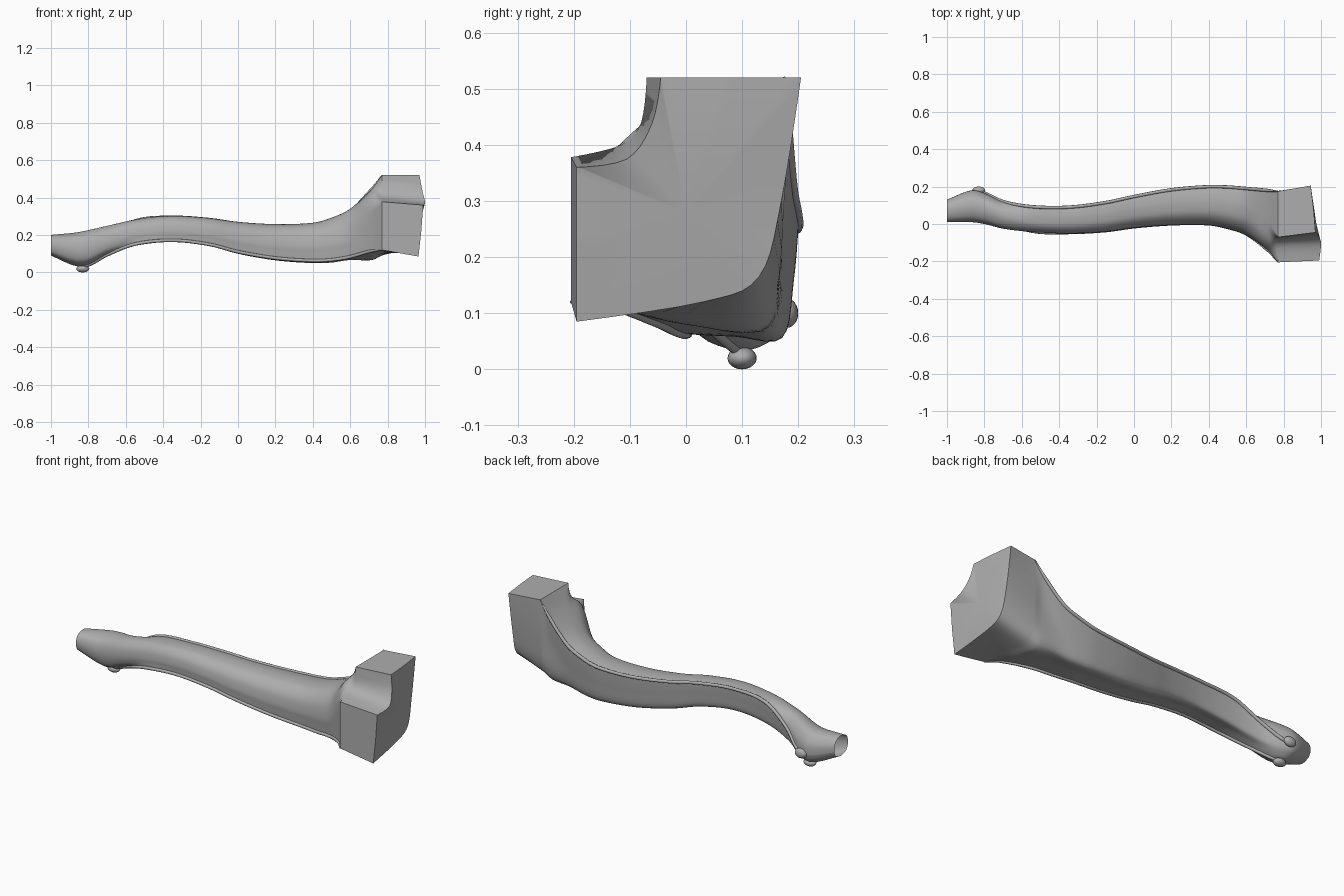
import bpy
import bmesh
import math
from mathutils import Vector

default_cube = bpy.data.objects.get("Cube")
if default_cube:
    bpy.data.objects.remove(default_cube, do_unlink=True)

grey = bpy.data.materials.new("plain_grey")
grey.use_nodes = True
colour = (0.42, 0.42, 0.42, 1)
grey.diffuse_color = colour
grey.node_tree.nodes["Principled BSDF"].inputs["Base Color"].default_value = colour

# Section outlines as fractions of the station box, running round from the
# back bead, over the rounded inside corner, to the front bead and outer ridge
LEG_OUTLINE = [(1, .95), (.8, .99), (.55, 1), (.27, .94), (.07, .74), (0, .45),
               (.01, .25), (.03, .06), (.45, .04), (.86, .03), (.96, .5)]
FOOT_OUTLINE = [(1, .36), (.97, .68), (.76, .95), (.42, 1), (.1, .85), (0, .5),
                (.12, .14), (.5, 0), (.68, .03), (.86, .12), (.95, .22)]
BACK_BEAD, FRONT_BEAD = 0, 7
CORNERS = (BACK_BEAD, FRONT_BEAD)
HEAD_CORNERS = (1, 2, 5, 6)

# Stations along the leg: x, then y range, then z range
STATIONS = [(-1, .01, .13, .09, .2), (-.87, .01, .18, .035, .212),
            (-.8, 0, .165, .04, .225), (-.7, -.025, .12, .09, .25),
            (-.55, -.042, .093, .143, .283), (-.35, -.05, .09, .163, .302),
            (-.15, -.04, .115, .14, .29), (0, -.02, .147, .1, .27),
            (.2, -.005, .183, .065, .258), (.4, -.005, .2, .05, .265),
            (.5, -.025, .198, .053, .292), (.6, -.06, .19, .067, .34)]

# Notched head sections, in y and z
SHOULDER = [(.18, .445), (.1, .447), (.0, .446), (-.07, .43), (-.112, .395),
            (-.14, .33), (-.14, .22), (-.14, .115), (0, .08), (.15, .085), (.17, .3)]
HEAD_START = [(.175, .52), (.05, .52), (-.07, .52), (-.08, .44), (-.115, .4),
              (-.205, .378), (-.205, .25), (-.205, .12), (0, .098), (.145, .11), (.175, .3)]
HEAD_END = [(.205, .52), (.08, .52), (-.045, .52), (-.06, .44), (-.105, .375),
            (-.195, .36), (-.195, .22), (-.195, .085), (.03, .12), (.13, .165), (.17, .3)]
HEAD_END_X = [.945, .96, .97, .985, 1, .99, .98, .965, .955, .95, .945]


def hermite(p, q, tan_p, tan_q, t):
    """Smooth blend from p to q."""
    a, b = t * t * (3 - 2 * t), t * (1 - t)
    return p * (1 - a) + q * a + tan_p * (b * (1 - t)) - tan_q * (b * t)


def station_points(x, y0, y1, z0, z1):
    """Leg outline, changing to the rounder foot outline near the foot."""
    foot = min(1, max(0, (-.55 - x) / .25))
    points = []
    for leg, end in zip(LEG_OUTLINE, FOOT_OUTLINE):
        a, b = Vector(leg).lerp(Vector(end), foot)
        points.append(Vector((x, y0 + a * (y1 - y0), z0 + b * (z1 - z0))))
    return points


def head_points(xs, outline):
    return [Vector((x, y, z)) for x, (y, z) in zip(xs, outline)]


def ring(points, softness, steps=5):
    """Closed outline through the points, with corners kept crisp."""
    n = len(points)
    tangents = []
    for i in range(n):
        weight = 0 if i in CORNERS else softness if i in HEAD_CORNERS else 1
        tangents.append((points[(i + 1) % n] - points[i - 1]) * .5 * weight)
    return [hermite(points[i], points[(i + 1) % n], tangents[i],
                    tangents[(i + 1) % n], k / steps)
            for i in range(n) for k in range(steps)]


# Key sections, then smooth interpolation along the leg
keys = [station_points(*s) for s in STATIONS]
keys.append(head_points([.715] * 11, SHOULDER))
keys.append(head_points([.77] * 11, HEAD_START))
softness = [1] * len(STATIONS) + [.6, 0]


def slope(i, j):
    """Change of point j per unit of x at key section i."""
    lo, hi = max(i - 1, 0), min(i + 1, len(keys) - 1)
    change = keys[hi][j] - keys[lo][j]
    return change / change.x


sections = []
SPANS = 5
for i in range(len(keys) - 1):
    for k in range(SPANS):
        t = k / SPANS
        pts = []
        for j, (p, q) in enumerate(zip(keys[i], keys[i + 1])):
            gap = q.x - p.x
            pts.append(hermite(p, q, slope(i, j) * gap, slope(i + 1, j) * gap, t))
        sections.append((pts, softness[i] * (1 - t) + softness[i + 1] * t))
sections.append((keys[-1], 0))
leg_path = [pts for pts, soft in sections]
sections.append((head_points(HEAD_END_X, HEAD_END), 0))


def finish(obj, angle):
    obj.data.materials.append(grey)
    bpy.ops.object.select_all(action='DESELECT')
    obj.select_set(True)
    bpy.context.view_layer.objects.active = obj
    bpy.ops.object.shade_smooth_by_angle(angle=math.radians(angle))


def mesh_object(name, bm, angle):
    bmesh.ops.recalc_face_normals(bm, faces=bm.faces)
    mesh = bpy.data.meshes.new(name)
    bm.to_mesh(mesh)
    bm.free()
    obj = bpy.data.objects.new(name, mesh)
    bpy.context.collection.objects.link(obj)
    finish(obj, angle)


# Curved leg with its head block, open at the foot
bm = bmesh.new()
rings = [[bm.verts.new(p) for p in ring(pts, soft)] for pts, soft in sections]
for first, second in zip(rings, rings[1:]):
    for i in range(len(first)):
        j = (i + 1) % len(first)
        bm.faces.new((first[i], first[j], second[j], second[i]))
centre = bm.verts.new((.975, 0, .28))
for i, vert in enumerate(rings[-1]):
    bm.faces.new((vert, rings[-1][(i + 1) % len(rings[-1])], centre))
mesh_object("curved_leg", bm, 35)


# Raised beads along both edges, tapering into the head
def bead(name, index, radius=.009, sides=8):
    path = [pts[index] for pts in leg_path if pts[index].x > -.84]
    bm = bmesh.new()
    loops = []
    for i, p in enumerate(path):
        along = (path[min(i + 1, len(path) - 1)] - path[max(i - 1, 0)]).normalized()
        side = along.cross(Vector((0, 1, 1))).normalized()
        up = side.cross(along)
        size = radius * min(1, .3 + (len(path) - 1 - i) / 8)
        loops.append([bm.verts.new(p + (side * math.cos(a) + up * math.sin(a)) * size)
                      for a in (math.tau * k / sides for k in range(sides))])
    for first, second in zip(loops, loops[1:]):
        for k in range(sides):
            m = (k + 1) % sides
            bm.faces.new((first[k], first[m], second[m], second[k]))
    bm.faces.new(loops[0])
    bm.faces.new(loops[-1])
    mesh_object(name, bm, 60)


bead("back_bead", BACK_BEAD)
bead("front_bead", FRONT_BEAD)

# Small scroll buttons where the beads end at the foot
for name, place, size in (("back_scroll", (-.83, .18, .1), (.035, .02, .026)),
                          ("front_scroll", (-.83, .1, .02), (.035, .026, .02))):
    bpy.ops.mesh.primitive_uv_sphere_add(segments=20, ring_count=12, radius=1, location=place)
    scroll = bpy.context.object
    scroll.name = name
    scroll.scale = size
    finish(scroll, 60)
